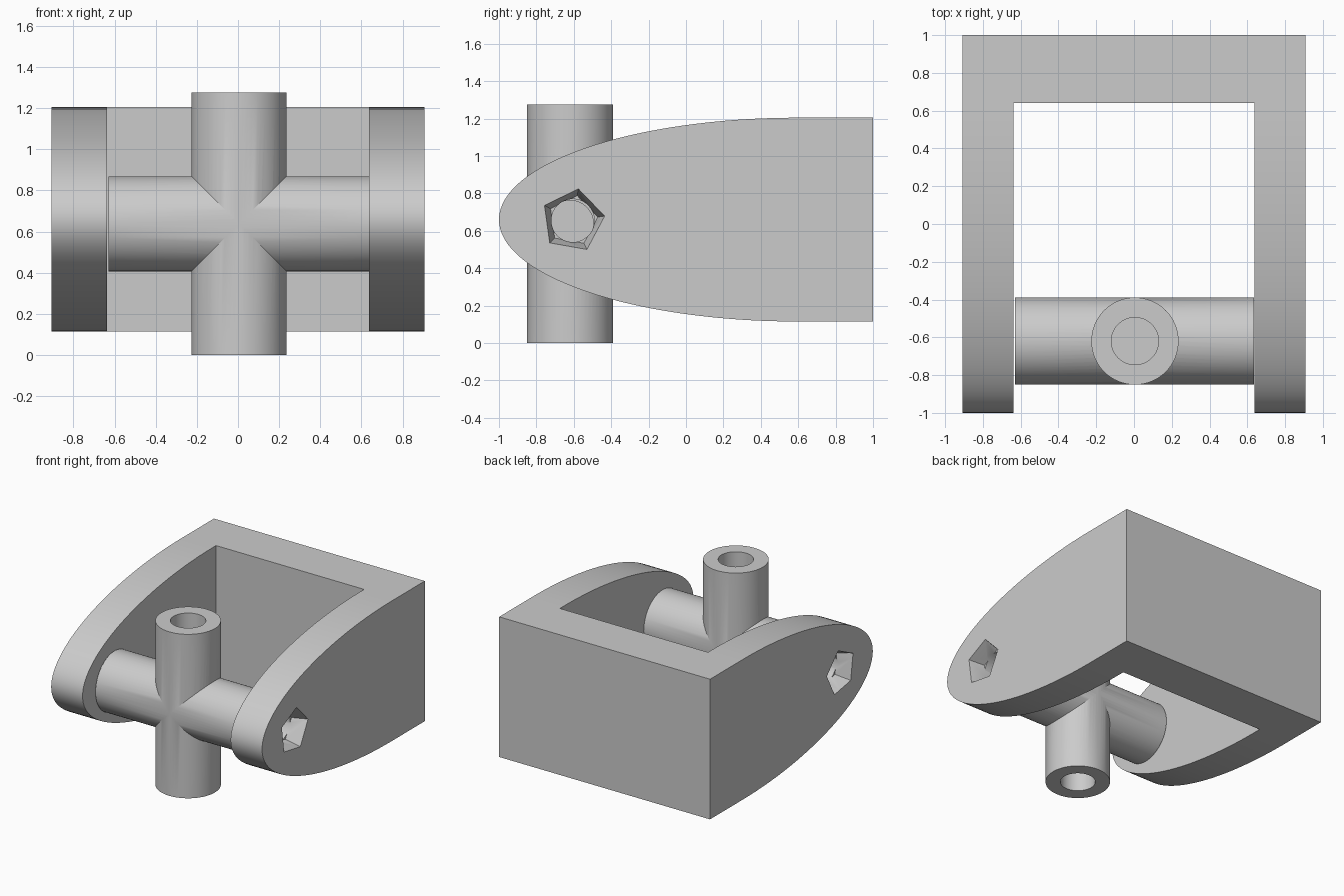
import bpy, bmesh, math
from mathutils import Matrix, Vector

cube = bpy.data.objects.get("Cube")
if cube:
    bpy.data.objects.remove(cube, do_unlink=True)

grey = bpy.data.materials.new("plain grey")
grey.use_nodes = True
grey.diffuse_color = (0.6, 0.6, 0.6, 1)
grey.node_tree.nodes["Principled BSDF"].inputs["Base Color"].default_value = (0.6, 0.6, 0.6, 1)


def finish(name, bm):
    bmesh.ops.recalc_face_normals(bm, faces=bm.faces)
    mesh = bpy.data.meshes.new(name)
    bm.to_mesh(mesh)
    bm.free()
    mesh.materials.append(grey)
    obj = bpy.data.objects.new(name, mesh)
    bpy.context.collection.objects.link(obj)
    return obj


def rod(name, start, end, r1, r2=None, sides=64, spin=0.0):
    """Capped cylinder or cone between two points."""
    start, end = Vector(start), Vector(end)
    axis = end - start
    turn = axis.to_track_quat('Z', 'Y').to_matrix().to_4x4()
    place = Matrix.Translation((start + end) / 2) @ Matrix.Rotation(spin, 4, 'X') @ turn
    bm = bmesh.new()
    bmesh.ops.create_cone(bm, cap_ends=True, segments=sides, radius1=r1,
                          radius2=r1 if r2 is None else r2,
                          depth=axis.length, matrix=place)
    return finish(name, bm)


def box(name, low, high):
    low, high = Vector(low), Vector(high)
    bm = bmesh.new()
    bmesh.ops.create_cube(bm, size=1, matrix=Matrix.Translation((low + high) / 2)
                          @ Matrix.Diagonal((*(high - low), 1)))
    return finish(name, bm)


def combine(obj, tool, operation):
    tool.hide_render = True
    bpy.context.view_layer.objects.active = obj
    mod = obj.modifiers.new("cut", 'BOOLEAN')
    mod.operation, mod.solver, mod.object = operation, 'EXACT', tool
    bpy.ops.object.modifier_apply(modifier=mod.name)
    bpy.data.objects.remove(tool, do_unlink=True)


def smooth(obj):
    bpy.ops.object.select_all(action='DESELECT')
    obj.select_set(True)
    bpy.context.view_layer.objects.active = obj
    bpy.ops.object.shade_smooth_by_angle(angle=math.radians(25))


# Yoke: half-ellipse side profile extruded across the width
half, mid_z, height = 0.907, 0.66, 0.545
steps = 64
profile = [(1, mid_z + height)]
for i in range(steps + 1):
    a = math.pi / 2 + math.pi * i / steps
    profile.append((0.6 + 1.6 * math.cos(a), mid_z + height * math.sin(a)))
profile.append((1, mid_z - height))
bm = bmesh.new()
face = bm.faces.new([bm.verts.new((-half, y, z)) for y, z in profile])
new = bmesh.ops.extrude_face_region(bm, geom=[face])["geom"]
bmesh.ops.translate(bm, vec=(2 * half, 0, 0),
                    verts=[v for v in new if isinstance(v, bmesh.types.BMVert)])
yoke = finish("yoke", bm)
combine(yoke, box("yoke_opening", (-0.637, -1.5, -0.5), (0.637, 0.64, 2)), 'DIFFERENCE')

# Round pin holes with five-sided tapered mouths in both arms
hole_y, hole_z = -0.605, 0.655
for s in (-1, 1):
    def at(x):
        return (s * x, hole_y, hole_z)
    combine(yoke, rod("pin_hole", at(0.6), at(1), 0.115), 'DIFFERENCE')
    bm = bmesh.new()
    rings = []
    for x, r in ((0.79, 0.135), (half + 0.01, 0.175)):
        angles = [math.radians(8 + 72 * k) for k in range(5)]
        rings.append([bm.verts.new((s * x, hole_y + r * math.cos(a), hole_z + r * math.sin(a)))
                      for a in angles])
    for k in range(5):
        n = (k + 1) % 5
        bm.faces.new((rings[0][k], rings[0][n], rings[1][n], rings[1][k]))
    for ring in rings:
        bm.faces.new(ring)
    combine(yoke, finish("hole_mouth", bm), 'DIFFERENCE')
smooth(yoke)

# Cross: two equal rods joined at right angles, blind bores in all four ends
cx, cy, cz, radius, bore = 0.005, -0.62, 0.6375, 0.231, 0.125
cross = rod("cross", (cx, cy, 0), (cx, cy, 2 * cz), radius)
combine(cross, rod("cross_bar", (-0.63, cy, cz), (0.636, cy, cz), radius), 'UNION')
for s in (-1, 1):
    combine(cross, rod("upright_bore", (cx, cy, cz + s * 0.3), (cx, cy, cz + s * 0.8), bore),
            'DIFFERENCE')
    combine(cross, rod("side_bore", (s * 0.3, cy, cz), (s * 0.8, cy, cz), bore), 'DIFFERENCE')
smooth(cross)
